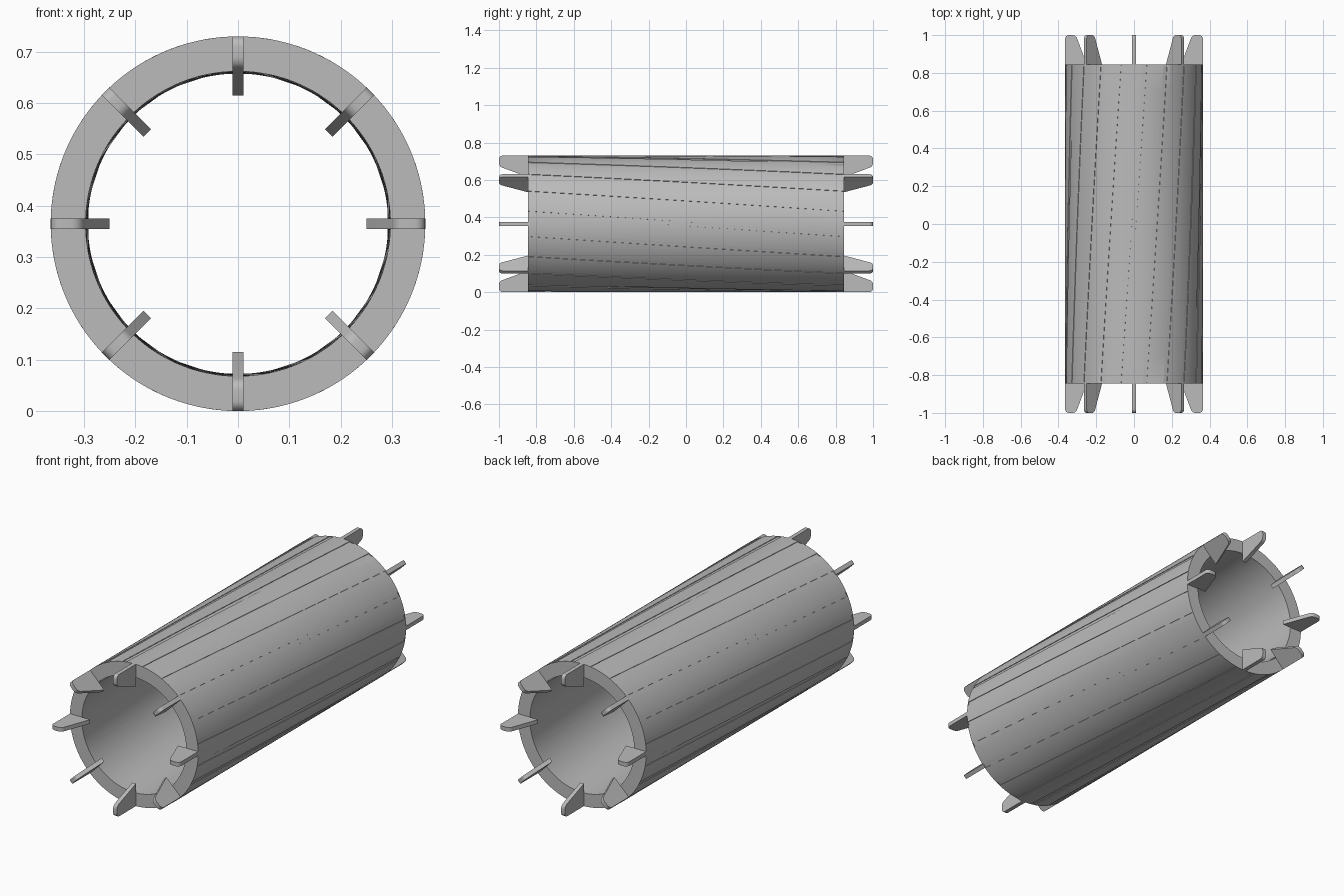
import bpy, bmesh, math
from mathutils import Matrix

cube = bpy.data.objects.get("Cube")
if cube:
    bpy.data.objects.remove(cube)

OUTER, BORE, HALF, TIP = 0.365, 0.297, 0.845, 1.0
SLOTS, SKEW = 20, math.radians(18)

steel = bpy.data.materials.new("steel grey")
steel.use_nodes = True
steel.diffuse_color = (0.5, 0.5, 0.5, 1)
steel.node_tree.nodes["Principled BSDF"].inputs["Base Color"].default_value = (0.5, 0.5, 0.5, 1)


def finish(bm, name):
    bmesh.ops.recalc_face_normals(bm, faces=bm.faces)
    mesh = bpy.data.meshes.new(name)
    bm.to_mesh(mesh)
    bm.free()
    mesh.materials.append(steel)
    obj = bpy.data.objects.new(name, mesh)
    bpy.context.collection.objects.link(obj)
    bpy.ops.object.select_all(action='DESELECT')
    obj.select_set(True)
    bpy.context.view_layer.objects.active = obj
    bpy.ops.object.shade_smooth_by_angle(angle=math.radians(30))
    return obj


# Cross-section of the core: one shallow slot per pitch
pitch = 2 * math.pi / SLOTS
slot, depth = 0.022 / OUTER, 0.003
section = []
for i in range(SLOTS):
    a = i * pitch
    section += [(a - slot / 2, depth), (a + slot / 2, depth)]
    land = pitch - slot
    section += [(a + slot / 2 + land * k / 8, 0) for k in range(9)]


def ring(bm, y, angles, radii):
    return [bm.verts.new((r * math.cos(a), y, OUTER + r * math.sin(a)))
            for a, r in zip(angles, radii)]


def bridge(bm, a, b):
    n = len(a)
    for i in range(n):
        bm.faces.new((a[i], a[(i + 1) % n], b[(i + 1) % n], b[i]))


# Hollow core with skewed slots, closed by plain end faces
bm = bmesh.new()
STEPS, LIP = 12, 0.004
rings = []


def add_layer(y, twist, slotted):
    angles = [a - twist for a, d in section]
    rings.append(ring(bm, y, angles, [OUTER - d * slotted for a, d in section]))
    return angles


first = add_layer(-HALF, -SKEW / 2, 0)
add_layer(-HALF + LIP, -SKEW / 2, 0)
for s in range(STEPS + 1):
    t = s / STEPS
    add_layer((HALF - LIP) * (2 * t - 1), SKEW * (t - 0.5), 1)
add_layer(HALF - LIP, SKEW / 2, 0)
last = add_layer(HALF, SKEW / 2, 0)
rings.append(ring(bm, HALF, last, [BORE] * len(last)))
rings.append(ring(bm, -HALF, first, [BORE] * len(first)))
for a, b in zip(rings, rings[1:] + rings[:1]):
    bridge(bm, a, b)
finish(bm, "slotted_core")

# Fin outline as (radius, y), with rounded tip corners
profile = [(0.25, HALF), (OUTER, HALF), (OUTER, TIP - 0.02)]
for k in range(1, 7):
    a = k / 6 * math.pi / 2
    profile.append((OUTER - 0.02 + 0.02 * math.cos(a), TIP - 0.02 + 0.02 * math.sin(a)))
for k in range(7):
    a = math.pi / 2 + k / 6 * math.radians(69)
    profile.append((0.325 + 0.025 * math.cos(a), TIP - 0.025 + 0.025 * math.sin(a)))

# Eight radial fins at each end
THICK = 0.021
for end, side in (("front", -1), ("back", 1)):
    for i in range(8):
        bm = bmesh.new()
        face = bm.faces.new([bm.verts.new((r, side * y, -THICK / 2)) for r, y in profile])
        out = bmesh.ops.extrude_face_region(bm, geom=[face])
        moved = [v for v in out["geom"] if isinstance(v, bmesh.types.BMVert)]
        bmesh.ops.translate(bm, verts=moved, vec=(0, 0, THICK))
        place = Matrix.Translation((0, 0, OUTER)) @ Matrix.Rotation(i * math.pi / 4, 4, 'Y')
        bmesh.ops.transform(bm, matrix=place, verts=bm.verts)
        finish(bm, f"{end}_fin_{i + 1}")
